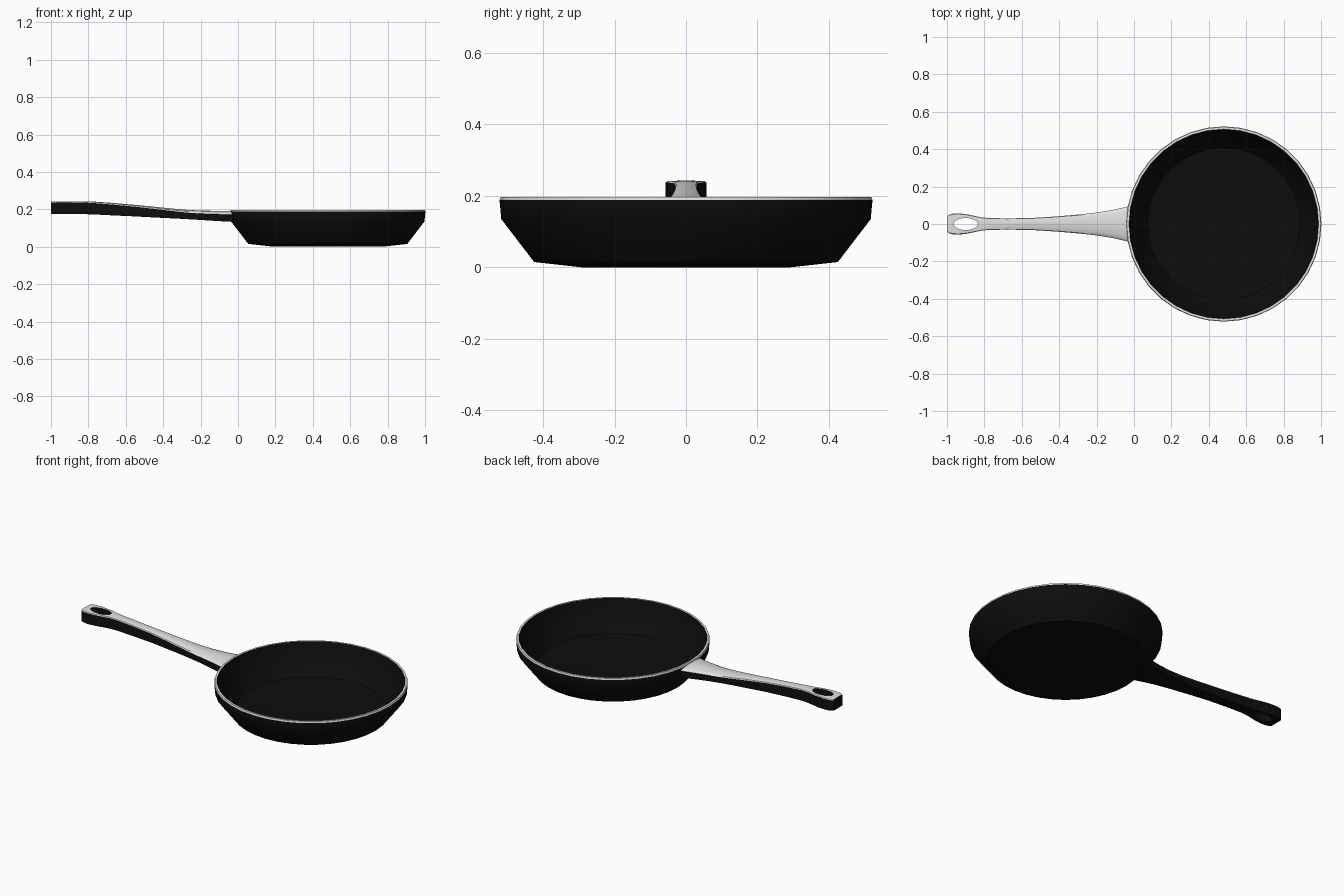
import bpy, bmesh, math

if "Cube" in bpy.data.objects:
    bpy.data.objects.remove(bpy.data.objects["Cube"])

PAN_X = 0.48
SEG = 36


def material(name, v):
    m = bpy.data.materials.new(name)
    m.diffuse_color = (v, v, v, 1)
    m.use_nodes = True
    m.node_tree.nodes["Principled BSDF"].inputs["Base Color"].default_value = m.diffuse_color
    return m


black = material("black_iron", 0.004)
steel = material("light_steel", 0.75)


def make_object(name, bm):
    bmesh.ops.recalc_face_normals(bm, faces=bm.faces)
    me = bpy.data.meshes.new(name)
    bm.to_mesh(me)
    bm.free()
    ob = bpy.data.objects.new(name, me)
    bpy.context.collection.objects.link(ob)
    me.materials.append(black)
    me.materials.append(steel)
    return ob


def activate(ob):
    bpy.ops.object.select_all(action='DESELECT')
    ob.select_set(True)
    bpy.context.view_layer.objects.active = ob


# Pan body: revolved profile (radius, z), outside then rim then inside
profile = [(0, 0), (0.29, 0), (0.425, 0.015), (0.517, 0.135), (0.522, 0.188),
           (0.519, 0.197), (0.507, 0.197), (0.503, 0.188), (0.497, 0.14),
           (0.408, 0.032), (0.28, 0.018), (0, 0.018)]
bm = bmesh.new()
rings = []
for r, z in profile:
    if r == 0:
        rings.append([bm.verts.new((PAN_X, 0, z))] * SEG)
    else:
        rings.append([bm.verts.new((PAN_X + r * math.cos(2 * math.pi * i / SEG),
                                    r * math.sin(2 * math.pi * i / SEG), z))
                      for i in range(SEG)])
for k in range(len(rings) - 1):
    a, b = rings[k], rings[k + 1]
    for i in range(SEG):
        j = (i + 1) % SEG
        f = bm.faces.new(list(dict.fromkeys((a[i], a[j], b[j], b[i]))))
        f.material_index = 1 if k in (4, 5) else 0   # rim is steel
pan = make_object("pan_body", bm)

# Handle: lofted stations (x, half width, bottom, top, crown)
stations = [(-1.0, 0.040, 0.175, 0.242, 0.002), (-0.99, 0.049, 0.175, 0.243, 0.002),
            (-0.97, 0.055, 0.175, 0.243, 0.002), (-0.94, 0.057, 0.175, 0.243, 0.002),
            (-0.90, 0.053, 0.175, 0.243, 0.002), (-0.86, 0.045, 0.175, 0.243, 0.002),
            (-0.82, 0.036, 0.174, 0.243, 0.003), (-0.78, 0.032, 0.173, 0.242, 0.004),
            (-0.68, 0.030, 0.168, 0.235, 0.005), (-0.55, 0.032, 0.162, 0.224, 0.006),
            (-0.42, 0.040, 0.155, 0.211, 0.008), (-0.30, 0.050, 0.149, 0.199, 0.010),
            (-0.20, 0.061, 0.143, 0.193, 0.012), (-0.12, 0.074, 0.138, 0.192, 0.014),
            (-0.07, 0.085, 0.135, 0.192, 0.015), (None, 0.096, 0.133, 0.192, 0.015)]
across = [-1, -0.93, -0.7, -0.35, 0, 0.35, 0.7, 0.93, 1]
bm = bmesh.new()
loops = []
for x, w, bot, top, crown in stations:
    sec = [(-w, bot)]
    for t in across:
        edge = 0.004 if abs(t) == 1 else 0
        sec.append((t * w, top - crown * t * t - edge))
    sec.append((w, bot))
    # the last station follows the round pan wall
    loops.append([bm.verts.new((PAN_X - math.sqrt(0.514 ** 2 - y * y) if x is None else x,
                                y, z)) for y, z in sec])
n = len(loops[0])
for a, b in zip(loops, loops[1:]):
    for i in range(n):
        j = (i + 1) % n
        f = bm.faces.new((a[i], a[j], b[j], b[i]))
        f.material_index = 1 if 1 <= i <= len(across) - 1 else 0   # top is steel
bm.faces.new(loops[0])
bm.faces.new(loops[-1])
handle = make_object("handle", bm)

# Hanging hole: elliptical cutter
bm = bmesh.new()
bmesh.ops.create_cone(bm, cap_ends=True, segments=24, radius1=1, radius2=1, depth=0.4)
for v in bm.verts:
    v.co = (-0.90 + v.co.x * 0.065, v.co.y * 0.032, 0.2 + v.co.z)
cutter = make_object("hole_cutter", bm)
cutter.hide_render = True
mod = handle.modifiers.new("hole", 'BOOLEAN')
mod.operation = 'DIFFERENCE'
mod.solver = 'EXACT'
mod.object = cutter
activate(handle)
bpy.ops.object.modifier_apply(modifier="hole")
bpy.data.objects.remove(cutter)

# Smooth shading with crisp edges
for ob in (pan, handle):
    activate(ob)
    bpy.ops.object.shade_smooth_by_angle(angle=math.radians(35))
